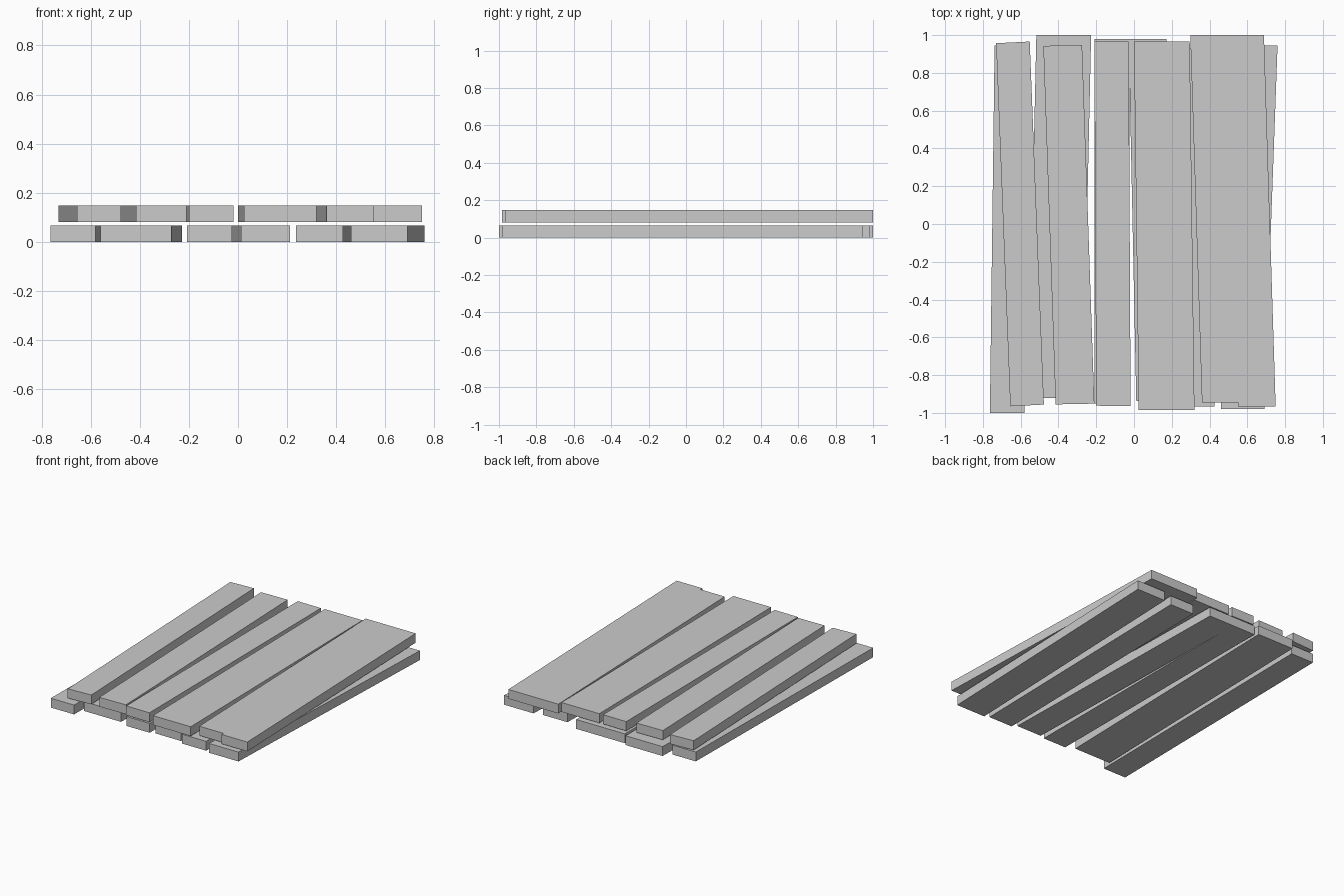
import bpy
import bmesh
from mathutils import Vector

cube = bpy.data.objects.get("Cube")
if cube:
    bpy.data.objects.remove(cube, do_unlink=True)

# Single plain grey for all the boards
grey = bpy.data.materials.new("plain_grey")
grey.use_nodes = True
colour = (0.6, 0.6, 0.6, 1.0)
grey.diffuse_color = colour
grey.node_tree.nodes["Principled BSDF"].inputs["Base Color"].default_value = colour


def plank(name, bottom, front_x, back_x, width, front_y, back_y, skew=0.0):
    """Box slanted so its left edge runs from front_x to back_x."""
    thick = 0.066
    bm = bmesh.new()
    bmesh.ops.create_cube(bm, size=1.0)
    for v in bm.verts:
        u, t, h = v.co + Vector((0.5, 0.5, 0.5))
        v.co = (front_x + (back_x - front_x) * t + width * u,
                front_y + (back_y - front_y) * t + skew * u,
                bottom + thick * h)
    mesh = bpy.data.meshes.new(name)
    bm.to_mesh(mesh)
    bm.free()
    mesh.materials.append(grey)
    obj = bpy.data.objects.new(name, mesh)
    bpy.context.collection.objects.link(obj)


# Each board: front x, back x, width, front y, back y, end skew
lower = [
    (-0.763, -0.738, 0.182, -1.0, 0.945),
    (-0.56, -0.517, 0.29, -0.92, 1.0),
    (-0.208, -0.208, 0.183, -0.95, 0.98),
    (0.012, -0.028, 0.2, -0.937, 0.98),
    (0.237, 0.275, 0.19, -0.965, 0.93),
    (0.46, 0.53, 0.23, -0.98, 0.945),
]
upper = [
    (-0.655, -0.73, 0.178, -0.965, 0.957, 0.009),
    (-0.415, -0.48, 0.205, -0.955, 0.943, 0.004),
    (-0.2, -0.21, 0.182, -0.962, 0.967, -0.002),
    (0.025, 0.0, 0.295, -0.985, 0.967),
    (0.36, 0.298, 0.19, -0.946, 1.0),
    (0.55, 0.488, 0.2, -0.967, 1.0),
]

for layer, bottom, boards in (("lower", 0.0, lower), ("upper", 0.082, upper)):
    for i, board in enumerate(boards, 1):
        plank(f"{layer}_plank_{i}", bottom, *board)
